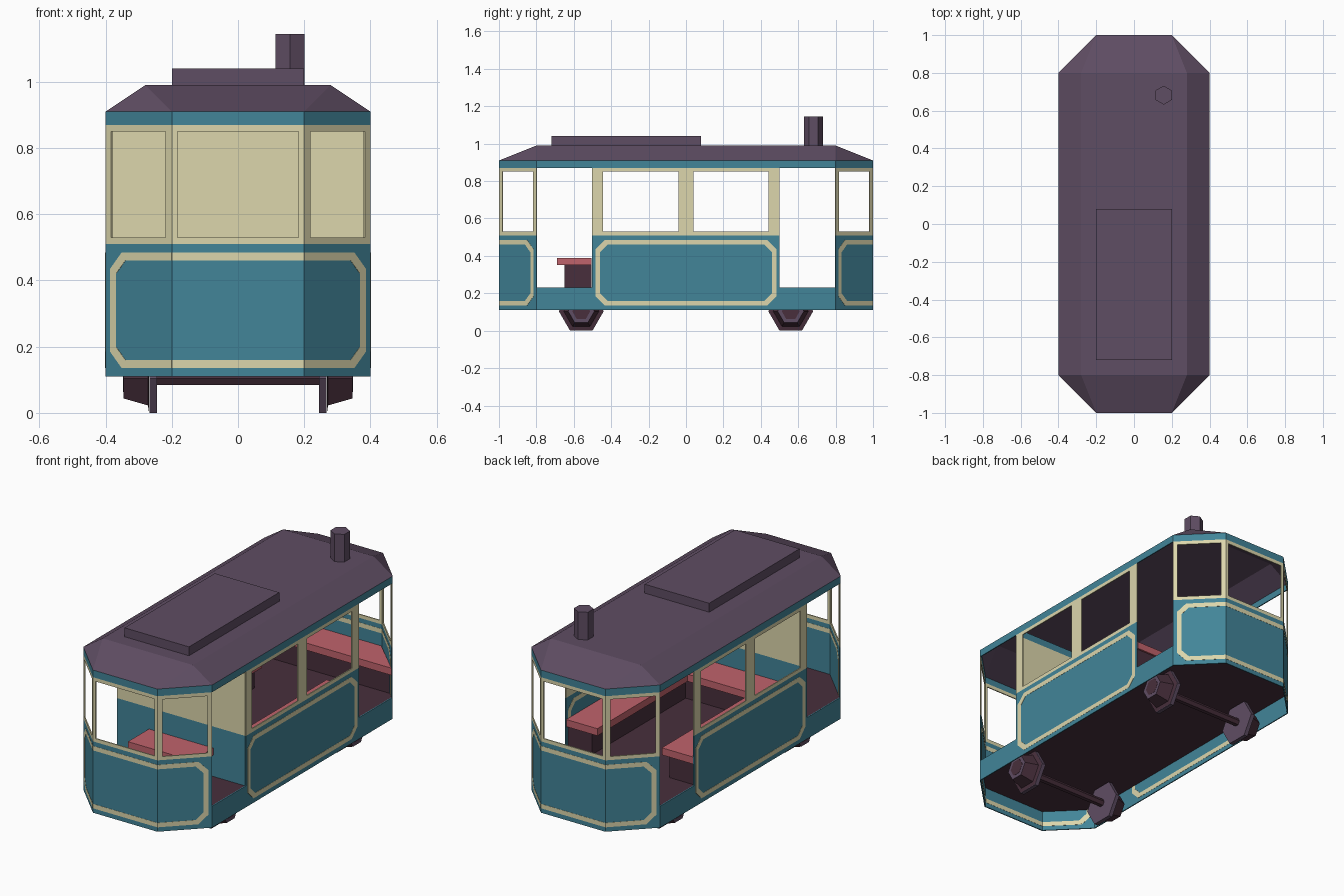
import bpy, bmesh, math
from mathutils import Vector, Matrix

if "Cube" in bpy.data.objects:
    bpy.data.objects.remove(bpy.data.objects["Cube"])


def srgb(r, g, b):
    f = lambda c: c / 12.92 if c <= 0.04045 else ((c + 0.055) / 1.055) ** 2.4
    return (f(r / 255), f(g / 255), f(b / 255), 1)


COLOURS = [("teal", (66, 133, 153)), ("cream", (220, 214, 172)), ("roof_purple", (95, 77, 99)),
           ("seat_red", (192, 99, 108)), ("dark_maroon", (72, 47, 60))]
MATS = []
for n, c in COLOURS:
    m = bpy.data.materials.new(n)
    m.diffuse_color = srgb(*c)
    m.use_nodes = True
    m.node_tree.nodes["Principled BSDF"].inputs["Base Color"].default_value = m.diffuse_color
    MATS.append(m)
TEAL, CREAM, PURPLE, RED, MAROON = range(5)


def finish(bm, name):
    bmesh.ops.recalc_face_normals(bm, faces=bm.faces)
    me = bpy.data.meshes.new(name)
    bm.to_mesh(me)
    bm.free()
    for m in MATS:
        me.materials.append(m)
    ob = bpy.data.objects.new(name, me)
    bpy.context.collection.objects.link(ob)
    return ob


def loft(bm, rings, mat, cap=True):
    """Join equal-length rings of points with quads, optionally capped."""
    vs = [[bm.verts.new(p) for p in r] for r in rings]
    faces = []
    for a, b in zip(vs, vs[1:]):
        k = len(a)
        faces += [bm.faces.new((a[i], a[(i + 1) % k], b[(i + 1) % k], b[i])) for i in range(k)]
    if cap:
        faces += [bm.faces.new(vs[0]), bm.faces.new(vs[-1])]
    for f in faces:
        f.material_index = mat


def prism(bm, outline, z0, z1, mat):
    loft(bm, [[(x, y, z) for x, y in outline] for z in (z0, z1)], mat)


def box(bm, x0, x1, y0, y1, z0, z1, mat):
    prism(bm, [(x0, y0), (x1, y0), (x1, y1), (x0, y1)], z0, z1, mat)


class Wall:
    """Vertical plane from a to b; u runs along it, z is up."""
    def __init__(self, bm, a, b):
        self.bm, self.a = bm, Vector((*a, 0))
        d = Vector((*b, 0)) - self.a
        self.len, self.d = d.length, d.normalized()
        self.n = Vector((self.d.y, -self.d.x, 0))
        if self.n.dot(self.a + d / 2) < 0:
            self.n = -self.n

    def poly(self, pts, mat, out=0.0, inn=-0.006):
        loft(self.bm, [[self.a + self.d * u + Vector((0, 0, z)) + self.n * o for u, z in pts]
                       for o in (out, inn)], mat)

    def rect(self, u0, u1, z0, z1, mat, **k):
        self.poly([(u0, z0), (u1, z0), (u1, z1), (u0, z1)], mat, **k)

    def window_band(self, u0, u1, holes, z0=0.53, z1=0.85):
        self.rect(u0, u1, 0.51, z0, CREAM)
        self.rect(u0, u1, z1, 0.87, CREAM)
        edges = [u0] + [e for h in holes for e in h] + [u1]
        for p, q in zip(edges[::2], edges[1::2]):
            self.rect(p, q, z0, z1, CREAM)

    def stripe(self, outer, inner, closed):
        k = len(outer)
        for i in range(k if closed else k - 1):
            j = (i + 1) % k
            self.poly([outer[i], outer[j], inner[j], inner[i]], CREAM, out=0.001, inn=-0.007)


def half_frame(u0, u1, z0, z1, c):
    """Open outline with cut corners at the u1 end."""
    return [(u0, z1), (u1 - c, z1), (u1, z1 - c), (u1, z0 + c), (u1 - c, z0), (u0, z0)]


OCT = [(-.2, -1), (.2, -1), (.4, -.8), (.4, .8), (.2, 1), (-.2, 1), (-.4, .8), (-.4, -.8)]
W = 0.025  # stripe width

# End walls with their angled corners
for s, name in ((-1, "front"), (1, "rear")):
    bm = bmesh.new()
    sm = bmesh.new()
    w = Wall(bm, (-.2, s), (.2, s))
    t = Wall(sm, (-.2, s), (.2, s))
    w.rect(0, .4, .11, .51, TEAL)
    w.rect(0, .4, .87, .91, TEAL)
    w.window_band(0, .4, [(.017, .383)])
    t.rect(0, .4, .46, .485, CREAM, out=.001, inn=-.007)
    t.rect(0, .4, .135, .16, CREAM, out=.001, inn=-.007)
    for x in (-1, 1):
        ends = (x * .2, s), (x * .4, s * .8)
        w, t = Wall(bm, *ends), Wall(sm, *ends)
        w.rect(0, w.len, .11, .51, TEAL)
        w.rect(0, w.len, .87, .91, TEAL)
        w.window_band(0, w.len, [(.026, w.len - .024)])
        e = w.len - .02
        t.stripe(half_frame(0, e, .135, .485, .05), half_frame(0, e - W, .16, .46, .04), False)
    finish(bm, name + "_end_wall")
    finish(sm, name + "_end_stripe")

# Side walls with door gaps
for x, name in ((-1, "left"), (1, "right")):
    bm = bmesh.new()
    sm = bmesh.new()
    ends = (x * .4, -.8), (x * .4, .8)
    w, t = Wall(bm, *ends), Wall(sm, *ends)
    w.rect(0, 1.6, .11, .23, TEAL)
    w.rect(.3, 1.3, .23, .51, TEAL)
    w.rect(0, 1.6, .87, .91, TEAL)
    w.window_band(.3, 1.3, [(.355, .76), (.84, 1.24)])

    def frame(h, z0, z1, c):
        right = half_frame(.8, .8 + h, z0, z1, c)[1:-1]
        return right + [(1.6 - u, z) for u, z in reversed(right)]
    t.stripe(frame(.485, .135, .485, .05), frame(.485 - W, .16, .46, .04), True)
    finish(bm, name + "_side_wall")
    finish(sm, name + "_side_stripe")

# Bulkhead behind the front platform
bm = bmesh.new()
for z0, z1, mat in ((.23, .51, TEAL), (.51, .87, CREAM), (.87, .91, TEAL)):
    box(bm, -.396, .396, -.503, -.497, z0, z1, mat)
finish(bm, "bulkhead")

# Floor
bm = bmesh.new()
prism(bm, [(x * .993, y * .997) for x, y in OCT], .224, .23, MAROON)
finish(bm, "floor")

# Hollow roof: eaves octagon rising to a flat rectangle
bm = bmesh.new()
eave = [bm.verts.new((x, y, .91)) for x, y in OCT]
top = [bm.verts.new((x, y, .99)) for x, y in ((.28, -.8), (.28, .8), (-.28, .8), (-.28, -.8))]
e = eave
for f in ((e[0], e[1], top[0], top[3]), (e[1], e[2], top[0]), (e[2], e[3], top[1], top[0]),
          (e[3], e[4], top[1]), (e[4], e[5], top[2], top[1]), (e[5], e[6], top[2]),
          (e[6], e[7], top[3], top[2]), (e[7], e[0], top[3]), top):
    bm.faces.new(f).material_index = PURPLE
roof = finish(bm, "roof")
mod = roof.modifiers.new("thickness", "SOLIDIFY")
mod.thickness = .006
mod.offset = -1

# Raised roof deck and chimney
bm = bmesh.new()
box(bm, -.2, .2, -.72, .08, .986, 1.04, PURPLE)
finish(bm, "roof_deck")
bm = bmesh.new()
hexa = [(math.sin(i * math.pi / 3), math.cos(i * math.pi / 3)) for i in range(6)]
prism(bm, [(.157 + .05 * a, .682 + .05 * b) for a, b in hexa], .986, 1.145, PURPLE)
finish(bm, "chimney")

# Benches: red seat over a dark base set back from the edge
BENCHES = {
    "platform_bench": ([(-.2, -.69), (.2, -.69), (.2, -.504), (-.2, -.504)],
                       [(-.18, -.65), (.18, -.65), (.18, -.504), (-.18, -.504)]),
    "rear_bench": ([(-.39, .802), (.39, .802), (.195, .992), (-.195, .992)],
                   [(-.36, .83), (.36, .83), (.195, .99), (-.195, .99)]),
    "cabin_bench": ([(-.393, -.496), (.393, -.496), (.393, .5), (.2, .5), (.2, -.3),
                     (-.2, -.3), (-.2, .5), (-.393, .5)],
                    [(-.39, -.496), (.39, -.496), (.39, .49), (.24, .49), (.24, -.34),
                     (-.24, -.34), (-.24, .49), (-.39, .49)])}
for name, (seat, base) in BENCHES.items():
    bm = bmesh.new()
    prism(bm, seat, .35, .39, RED)
    prism(bm, base, .23, .35, MAROON)
    finish(bm, name)

# Wheelsets: axle plus two six-sided flanged wheels
def hex_ring(x, r, y):
    return [(x, y + r * b, .104 + r * a) for a, b in hexa]


for y, name in ((-.56, "front"), (.56, "rear")):
    bm = bmesh.new()
    loft(bm, [hex_ring(-.25, .022, y), hex_ring(.25, .022, y)], MAROON)
    for s in (-1, 1):
        loft(bm, [hex_ring(s * .245, .12, y), hex_ring(s * .268, .12, y)], PURPLE)
        loft(bm, [hex_ring(s * .269, .117, y), hex_ring(s * .272, .094, y),
                  hex_ring(s * .345, .07, y)], MAROON)
        loft(bm, [hex_ring(s * .34, .07, y), hex_ring(s * .346, .07, y)], PURPLE)
        loft(bm, [hex_ring(s * .34, .048, y), hex_ring(s * .347, .048, y)], MAROON)
    finish(bm, name + "_wheelset")
